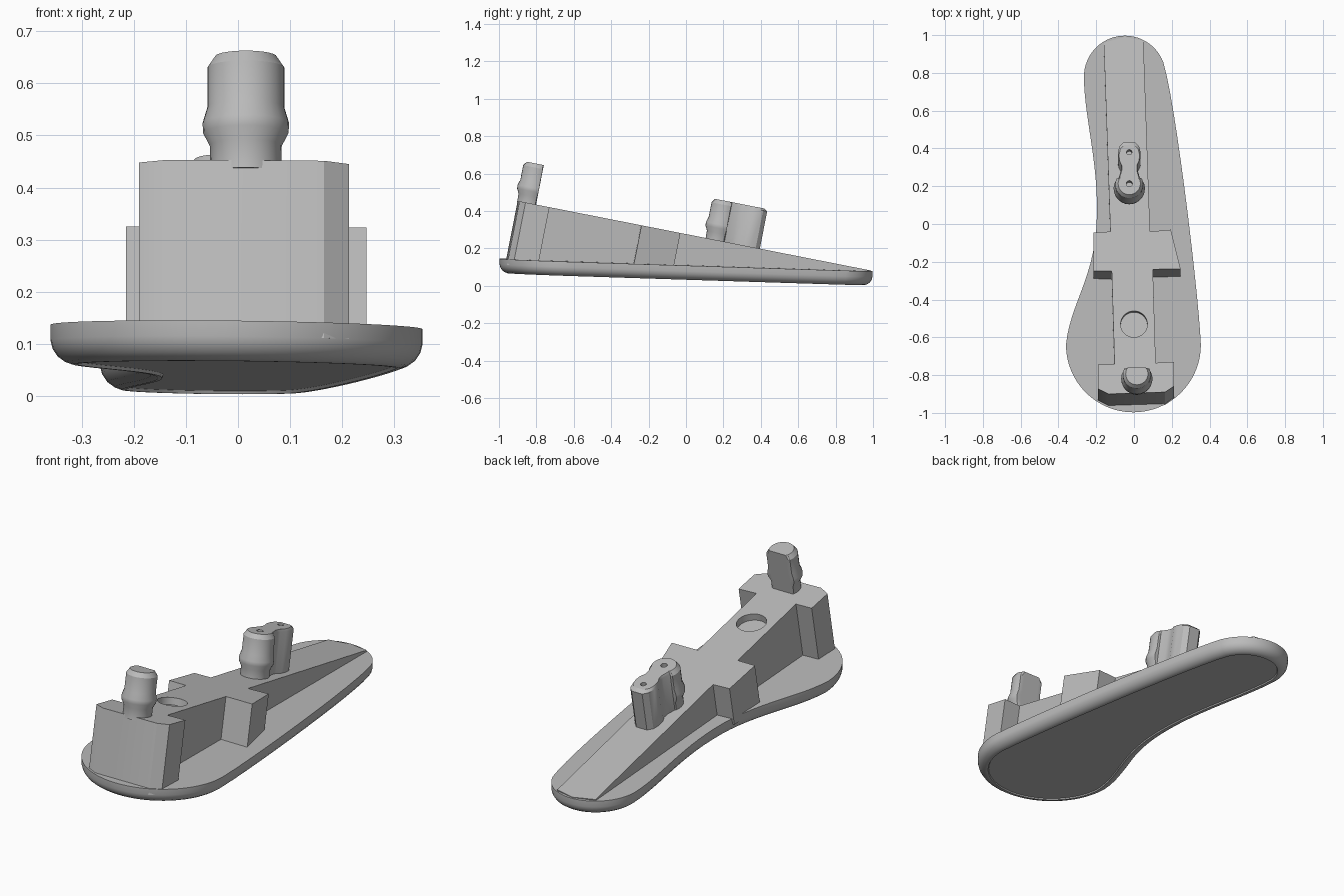
import bpy, bmesh
from math import sin, cos, pi, radians
from mathutils import Vector
from mathutils.geometry import interpolate_bezier

cube = bpy.data.objects.get("Cube")
if cube:
    bpy.data.objects.remove(cube)

grey = bpy.data.materials.new("plain grey")
grey.use_nodes = True
grey.diffuse_color = (0.5, 0.5, 0.5, 1)
grey.node_tree.nodes["Principled BSDF"].inputs["Base Color"].default_value = (0.5, 0.5, 0.5, 1)

SLOPE = 0.197
NORMAL = Vector((0, SLOPE, 1)).normalized()    # normal of the sloping deck
ALONG = Vector((0, 1, -SLOPE)).normalized()    # up the deck, towards the tip


def deck(x, y):
    return Vector((x, y, 0.276 - SLOPE * y))


def plate_z(x, y):
    return 0.111 - 0.0335 * y - 0.012 * x


def loft(name, rings):
    """Closed solid through a list of equal-length rings."""
    bm = bmesh.new()
    loops = [[bm.verts.new(p) for p in ring] for ring in rings]
    count = len(loops[0])
    for low, high in zip(loops, loops[1:]):
        for i in range(count):
            j = (i + 1) % count
            bm.faces.new((low[i], low[j], high[j], high[i]))
    bm.faces.new(loops[0][::-1])
    bm.faces.new(loops[-1])
    bmesh.ops.recalc_face_normals(bm, faces=bm.faces)
    mesh = bpy.data.meshes.new(name)
    bm.to_mesh(mesh)
    bm.free()
    mesh.materials.append(grey)
    obj = bpy.data.objects.new(name, mesh)
    bpy.context.collection.objects.link(obj)
    return obj


def activate(obj):
    bpy.ops.object.select_all(action='DESELECT')
    obj.select_set(True)
    bpy.context.view_layer.objects.active = obj


def smooth(obj):
    activate(obj)
    bpy.ops.object.shade_smooth_by_angle(angle=radians(30))


def round_ring(base, height, radius, flat=1, count=28):
    """Circle square to the deck, cut straight at distance flat."""
    ring = []
    for i in range(count):
        a = 2 * pi * i / count
        ring.append(base + NORMAL * height + Vector((radius * cos(a), 0, 0))
                    + ALONG * min(radius * sin(a), flat))
    return ring


def drill(obj, base, radius, bottom, top):
    """Sink a round blind hole square to the deck."""
    cutter = loft("hole_cutter", [round_ring(base, h, radius) for h in (bottom, top)])
    cutter.hide_render = True
    mod = obj.modifiers.new("hole", 'BOOLEAN')
    mod.operation = 'DIFFERENCE'
    mod.solver = 'EXACT'
    mod.object = cutter
    activate(obj)
    bpy.ops.object.modifier_apply(modifier=mod.name)
    bpy.data.objects.remove(cutter)


# Base plate: outline from two arcs joined by curves
def arc(cx, cy, r, start, end, steps):
    angles = [radians(start + (end - start) * i / steps) for i in range(steps + 1)]
    return [Vector((cx + r * cos(a), cy + r * sin(a), 0)) for a in angles]


def bezier(*pts):
    a, b, c, d = [Vector((x, y, 0)) for x, y in pts]
    return interpolate_bezier(a, b, c, d, 14)[1:-1]


outline = arc(-0.003, -0.64, 0.357, 180, 360, 32)
outline += bezier((0.354, -0.64), (0.345, -0.4), (0.225, 0.62), (0.156, 0.854))
outline += arc(-0.048, 0.78, 0.217, 20, 180, 28)
outline += bezier((-0.265, 0.78), (-0.265, 0.58), (-0.19, 0.33), (-0.196, 0.05))
outline.append(Vector((-0.196, 0.05, 0)))
outline += bezier((-0.196, 0.05), (-0.2, -0.28), (-0.34, -0.42), (-0.36, -0.64))


def plate_ring(inset, depth):
    ring = []
    for i, p in enumerate(outline):
        t = (outline[(i + 1) % len(outline)] - outline[i - 1]).normalized()
        x, y = p.x - t.y * inset, p.y + t.x * inset
        ring.append((x, y, plate_z(x, y) - depth))
    return ring


# Rounded lower edge, then a small step into the underside
plate_profile = [(0, 0), (0, 0.03), (0.004, 0.046), (0.014, 0.061), (0.028, 0.071),
                 (0.042, 0.076), (0.05, 0.076), (0.053, 0.07)]
smooth(loft("base_plate", [plate_ring(*p) for p in plate_profile]))

# Wedge body: front block, spine and cross arms in one outline
body_outline = [(-0.19, -0.745), (-0.19, -0.873), (-0.135, -0.9), (0.165, -0.89),
                (0.213, -0.858), (0.213, -0.73), (0.115, -0.735), (0.1, -0.24),
                (0.247, -0.238), (0.195, -0.03), (0.085, -0.04), (0.05, 0.97),
                (-0.05, 0.99), (-0.16, 0.96), (-0.125, -0.04), (-0.215, -0.045),
                (-0.215, -0.25), (-0.118, -0.25), (-0.103, -0.742)]


def foot(p):
    """Slide a deck point down, square to the deck, into the plate."""
    drop = (p.z - plate_z(p.x, p.y) + 0.03) / (NORMAL.z + 0.0335 * NORMAL.y)
    return p - NORMAL * drop


top = [deck(*p) for p in body_outline]
body = loft("wedge_body", [[foot(p) for p in top], top])
drill(body, deck(0, -0.53), 0.071, -0.035, 0.05)
smooth(body)

# Ribbed half-round pegs
FLAT = 0.034
peg_profile = [(-0.015, 0.068), (0.04, 0.069), (0.065, 0.082), (0.085, 0.083),
               (0.115, 0.074), (0.193, 0.074), (0.215, 0.059)]


def peg(name, base):
    return loft(name, [round_ring(base, h, r, FLAT) for h, r in peg_profile])


smooth(peg("front_peg", deck(0.015, -0.835)))
rear_base = deck(-0.025, 0.172)
rear_peg = peg("rear_peg", rear_base)
drill(rear_peg, rear_base, 0.016, 0.17, 0.25)
smooth(rear_peg)

# Waisted slab behind the rear peg
half = [(0.056, FLAT), (0.044, 0.075), (0.044, 0.105), (0.058, 0.135),
        (0.06, 0.17), (0.052, 0.205), (0.03, 0.227)]
slab_outline = half + [(-u, v) for u, v in reversed(half)]


def slab_ring(height, scale):
    return [rear_base + NORMAL * height + Vector((u * scale, 0, 0))
            + ALONG * (FLAT + (v - FLAT) * scale) for u, v in slab_outline]


slab = loft("rear_peg_slab", [slab_ring(-0.015, 1), slab_ring(0.203, 1), slab_ring(0.215, 0.9)])
drill(slab, rear_base + ALONG * 0.17, 0.014, 0.17, 0.25)
smooth(slab)
